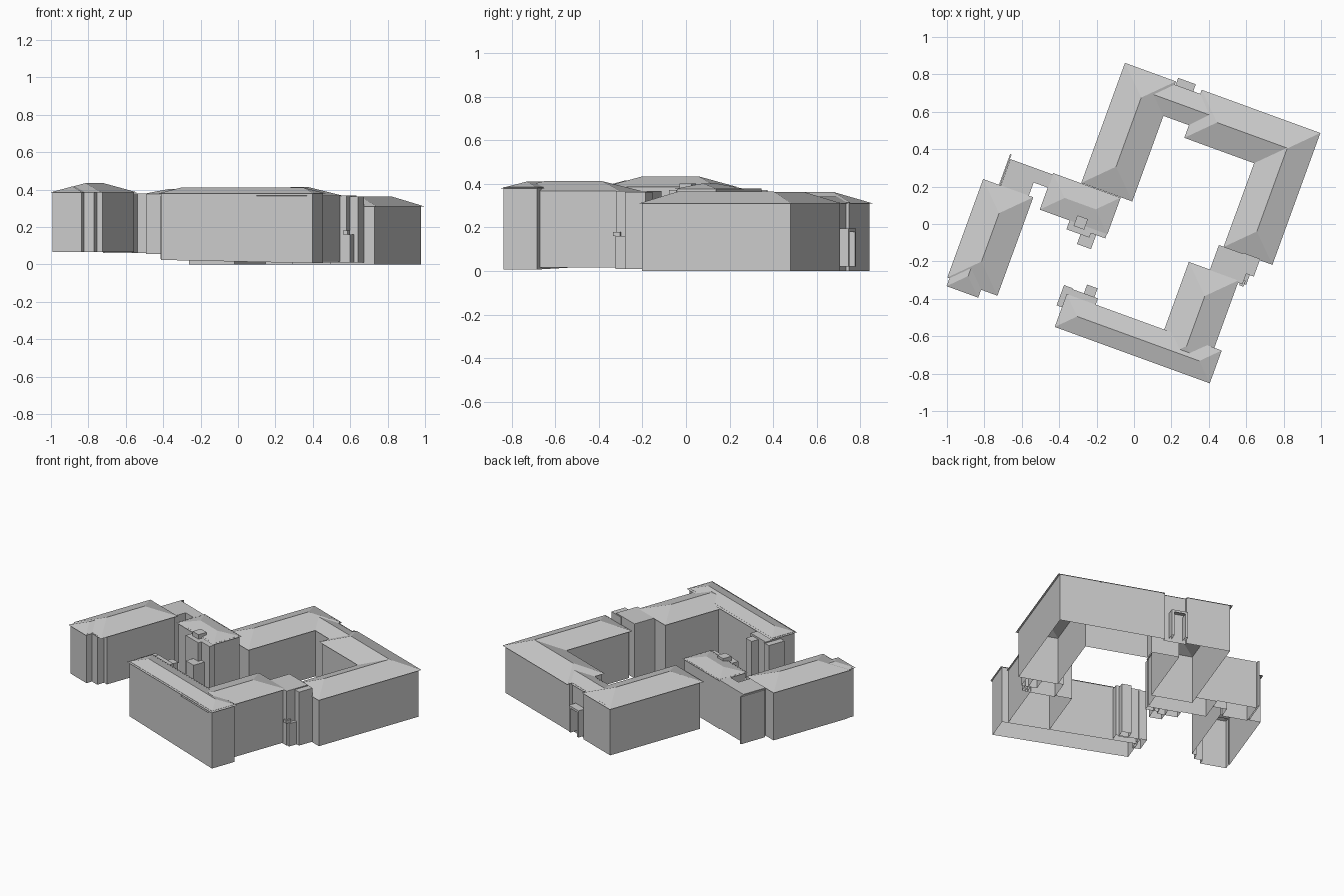
import bpy, bmesh, math
from mathutils import Matrix

cube = bpy.data.objects.get("Cube")
if cube:
    bpy.data.objects.remove(cube)

TURN = Matrix.Rotation(math.radians(-20), 4, 'Z')   # the whole block is turned on its site

grey = bpy.data.materials.new("pale_grey")
grey.use_nodes = True
grey.diffuse_color = (0.6, 0.6, 0.6, 1)
grey.node_tree.nodes["Principled BSDF"].inputs["Base Color"].default_value = (0.6, 0.6, 0.6, 1)


def finish(name, bm):
    bmesh.ops.transform(bm, matrix=TURN, verts=bm.verts)
    mesh = bpy.data.meshes.new(name)
    bm.to_mesh(mesh)
    bm.free()
    mesh.materials.append(grey)
    obj = bpy.data.objects.new(name, mesh)
    bpy.context.collection.objects.link(obj)
    return obj


def walls(name, outline, base, top, cap=False, tilt=0.0):
    """Open-bottomed walls around an anticlockwise outline, with an optional flat roof."""
    bm = bmesh.new()
    low = [bm.verts.new((x, y, base - tilt * x)) for x, y in outline]
    high = [bm.verts.new((x, y, top)) for x, y in outline]
    n = len(outline)
    for i in range(n):
        j = (i + 1) % n
        bm.faces.new((low[i], low[j], high[j], high[i]))
    if cap:
        bm.faces.new(high)
    return finish(name, bm)


def block(name, x0, x1, y0, y1, base, top):
    return walls(name, [(x0, y0), (x1, y0), (x1, y1), (x0, y1)], base, top, cap=True)


def hip_roof(name, x0, x1, y0, y1, eave, slope):
    """Four-sided roof whose ridge runs along the longer side."""
    bm = bmesh.new()
    half = min(x1 - x0, y1 - y0) / 2
    ridge_z = eave + half * slope
    a, b, c, d = [bm.verts.new((x, y, eave)) for x, y in ((x0, y0), (x1, y0), (x1, y1), (x0, y1))]
    if x1 - x0 > y1 - y0:
        r = bm.verts.new((x0 + half, y0 + half, ridge_z))
        s = bm.verts.new((x1 - half, y0 + half, ridge_z))
        sides = ((a, b, s, r), (b, c, s), (c, d, r, s), (d, a, r))
    else:
        r = bm.verts.new((x0 + half, y0 + half, ridge_z))
        s = bm.verts.new((x0 + half, y1 - half, ridge_z))
        sides = ((a, b, r), (b, c, s, r), (c, d, s), (d, a, r, s))
    for side in sides:
        bm.faces.new(side)
    return finish(name, bm)


# North building: U-shaped walls under four joined hip roofs
walls("north_walls", [
    (-.325, .125), (-.065, .125), (-.065, .61), (.11, .61), (.11, .54), (.505, .54),
    (.505, .06), (.755, .06), (.755, .785), (.09, .785), (.09, .765), (-.05, .765),
    (-.05, .78), (-.325, .78)], 0, .315)
hip_roof("north_west_wing_roof", -.34, -.05, .11, .793, .31, .37)
hip_roof("north_link_roof", -.25, .4, .597, .775, .31, .37)
hip_roof("north_main_roof", .095, .77, .525, .798, .31, .39)
hip_roof("north_east_wing_roof", .492, .77, .048, .798, .31, .39)

# Entrance frame on the north face
for side, x in (("left", .04), ("right", -.045)):
    block("entrance_post_" + side, x, x + .015, .765, .815, .02, .18)
block("entrance_lintel", -.045, .055, .765, .815, .18, .195)

# West building with a stepped south end
walls("west_walls", [
    (-.82, -.645), (-.655, -.645), (-.655, -.605), (-.6, -.605), (-.6, -.555),
    (-.57, -.555), (-.57, -.06), (-.825, -.06), (-.825, -.6), (-.82, -.6)], .065, .388)
hip_roof("west_roof", -.84, -.555, -.61, -.05, .385, .35)
hip_roof("west_end_roof", -.828, -.648, -.655, -.42, .385, .35)

# Hall and passage between the west and north buildings
walls("passage_walls", [
    (-.74, -.06), (-.58, -.06), (-.58, .025), (-.49, .025), (-.49, .1), (-.74, .1)],
    .06, .378, cap=True)
block("passage_fin", -.75, -.742, -.05, .125, .06, .372)
walls("hall_walls", [
    (-.49, -.09), (-.125, -.09), (-.125, .1), (-.49, .1)], .055, .38)
hip_roof("hall_roof", -.5, -.115, -.1, .108, .377, .25)
block("hall_bay", -.33, -.2, -.15, -.09, .05, .372)
block("hall_side_bay", -.2, -.118, -.125, -.09, .05, .372)
block("hall_porch", -.25, -.17, -.205, -.09, .05, .25)
block("hall_roof_box", -.3, -.24, -.12, -.06, .37, .402)

# South building
walls("south_walls", [
    (-.2, -.652), (.66, -.652), (.66, -.488), (-.2, -.488)], .02, .385, tilt=.02)
hip_roof("south_roof", -.21, .672, -.662, -.475, .38, .33)
block("south_west_bay", -.24, -.19, -.55, -.435, .03, .365)
block("south_stair_bay", -.2, -.045, -.49, -.44, .03, .372)
block("south_stair_step", -.125, -.065, -.45, -.39, .03, .36)

# East building running into the south one
walls("east_walls", [
    (.358, -.49), (.618, -.49), (.618, -.1), (.358, -.1)], .015, .37)
hip_roof("east_roof", .345, .63, -.66, -.09, .367, .32)

# Flat-roofed stair tower between the east and north buildings
block("tower_core", .465, .655, -.105, .05, .01, .368)
block("tower_front", .6, .698, -.045, .055, .01, .362)
block("tower_porch", .64, .675, -.1, -.04, .01, .16)
block("tower_ledge", .64, .665, -.115, -.08, .16, .18)
